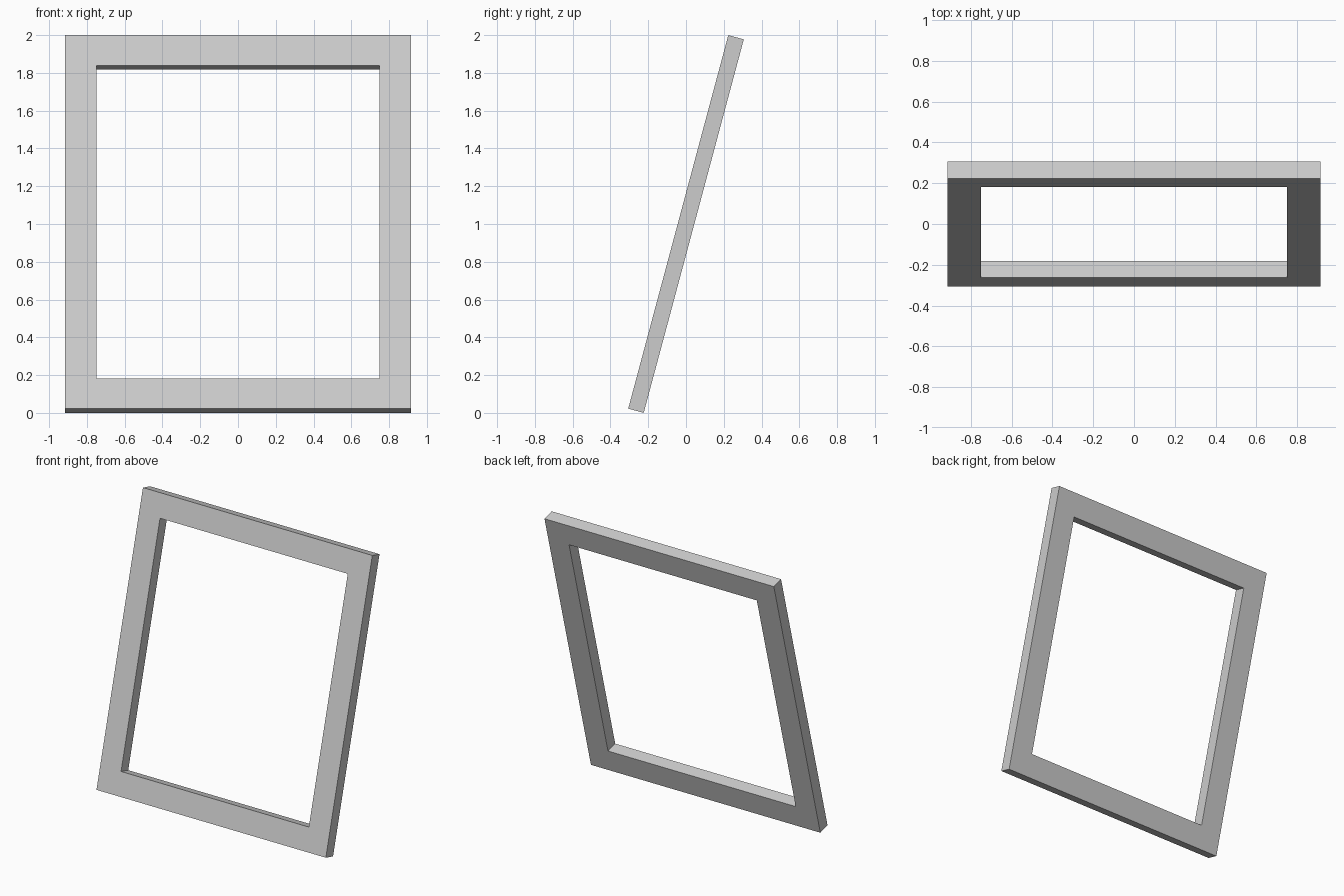
import bpy, bmesh, math

cube = bpy.data.objects.get("Cube")
if cube:
    bpy.data.objects.remove(cube, do_unlink=True)

WIDTH, HEIGHT, DEPTH, BORDER = 1.83, 2.047, 0.085, 0.166
LEAN = math.radians(15)

# Plain mid grey finish
grey = bpy.data.materials.new("plain_grey")
grey.use_nodes = True
colour = (0.604, 0.604, 0.604, 1)
grey.diffuse_color = colour
grey.node_tree.nodes["Principled BSDF"].inputs["Base Color"].default_value = colour

# Flat rectangular ring: outer and inner corners joined by four faces
bm = bmesh.new()
corners = [(-1, -1), (1, -1), (1, 1), (-1, 1)]


def loop(half_width, half_height):
    return [bm.verts.new((x * half_width, y * half_height, 0)) for x, y in corners]


outer = loop(WIDTH / 2, HEIGHT / 2)
inner = loop(WIDTH / 2 - BORDER, HEIGHT / 2 - BORDER)
for i in range(4):
    j = (i + 1) % 4
    bm.faces.new((outer[i], outer[j], inner[j], inner[i]))
bm.normal_update()
mesh = bpy.data.meshes.new("frame")
bm.to_mesh(mesh)
bm.free()
mesh.materials.append(grey)

# Leaning frame, thickened evenly about its middle
frame = bpy.data.objects.new("frame", mesh)
bpy.context.collection.objects.link(frame)
frame.location.z = 1
frame.rotation_euler.x = math.pi / 2 - LEAN
solid = frame.modifiers.new("thickness", 'SOLIDIFY')
solid.thickness = DEPTH
solid.offset = 0
